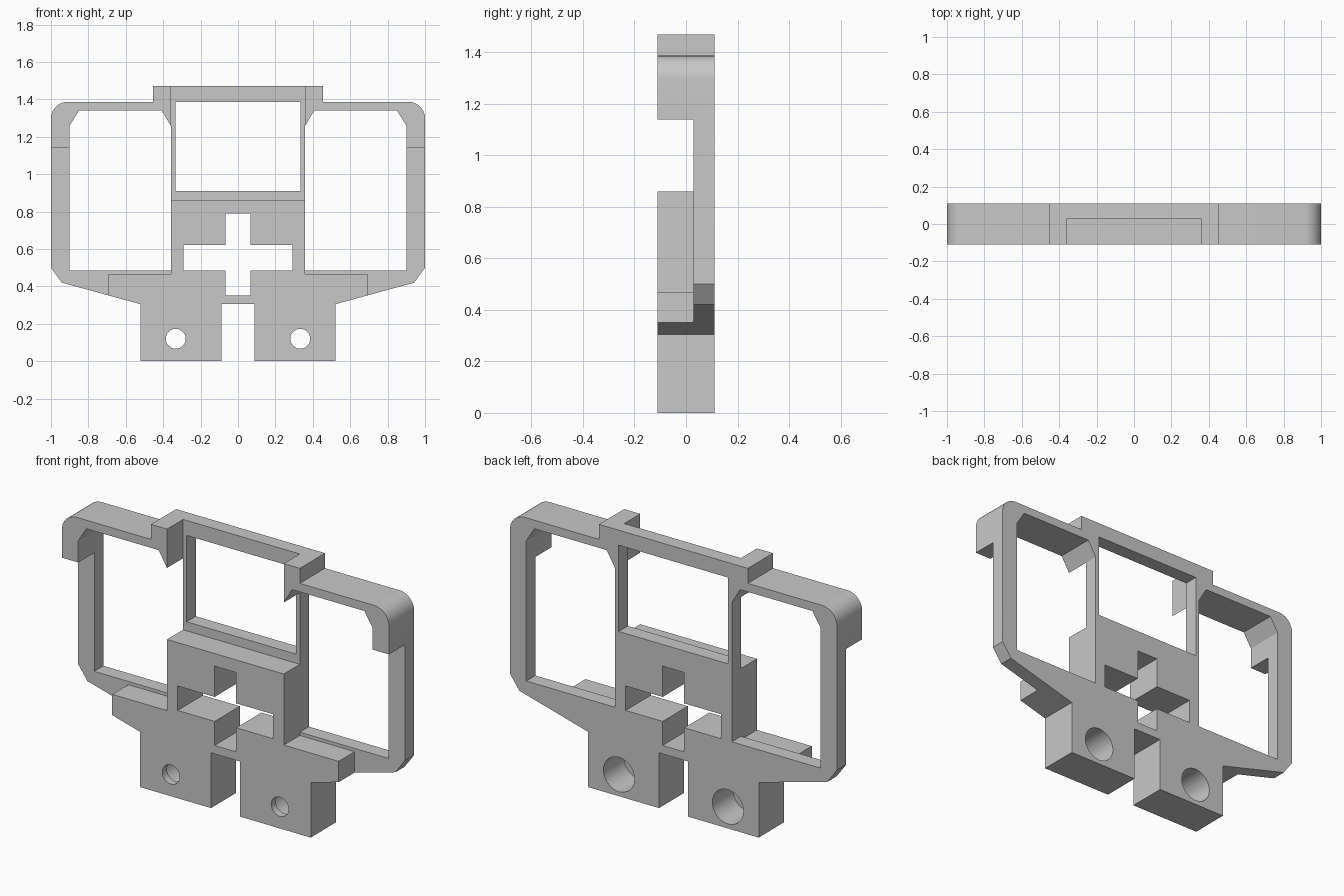
import bpy, bmesh, math

cube = bpy.data.objects.get("Cube")
if cube:
    bpy.data.objects.remove(cube, do_unlink=True)

FRONT, BACK = -0.11, 0.11
STEP = 0.03       # where the thin back plate meets the front layer
OVER = 0.2        # cutters reach past the body
WEB = 0.357       # half width of the centre column

grey = bpy.data.materials.new("grey_plastic")
grey.use_nodes = True
colour = (0.58, 0.58, 0.58, 1)
grey.diffuse_color = colour
grey.node_tree.nodes["Principled BSDF"].inputs["Base Color"].default_value = colour


def prism(name, points, y0, y1):
    """Extrude an (x, z) outline from y0 to y1."""
    bm = bmesh.new()
    face = bm.faces.new([bm.verts.new((x, y0, z)) for x, z in points])
    ext = bmesh.ops.extrude_face_region(bm, geom=[face])
    moved = [g for g in ext["geom"] if isinstance(g, bmesh.types.BMVert)]
    bmesh.ops.translate(bm, verts=moved, vec=(0, y1 - y0, 0))
    bmesh.ops.recalc_face_normals(bm, faces=bm.faces)
    mesh = bpy.data.meshes.new(name)
    bm.to_mesh(mesh)
    bm.free()
    ob = bpy.data.objects.new(name, mesh)
    bpy.context.collection.objects.link(ob)
    return ob


def rect(x0, x1, z0, z1):
    return [(x0, z0), (x1, z0), (x1, z1), (x0, z1)]


def circle(x, z, r, n=32):
    return [(x + r * math.cos(math.tau * i / n), z + r * math.sin(math.tau * i / n))
            for i in range(n)]


def flip(points, side):
    return [(side * x, z) for x, z in points]


# Outer silhouette: half of it, mirrored, with rounded upper corners
corner = 0.09
arc = [(1 - corner + corner * math.cos(a), 1.387 - corner + corner * math.sin(a))
       for a in (math.pi / 2 * i / 10 for i in range(11))]
half = [(0.088, 0.305), (0.088, 0), (0.522, 0), (0.522, 0.305),
        (0.942, 0.42), (1, 0.5)] + arc + [(0.455, 1.387), (0.455, 1.47)]
frame = prism("bracket_frame", half + flip(half, -1)[::-1], FRONT, BACK)
frame.data.materials.append(grey)
bpy.context.view_layer.objects.active = frame


def cut(points, y0=-OVER, y1=OVER):
    cutter = prism("cutter", points, y0, y1)
    cutter.hide_render = True
    mod = frame.modifiers.new("cut", "BOOLEAN")
    mod.operation = "DIFFERENCE"
    mod.solver = "EXACT"
    mod.object = cutter
    bpy.ops.object.modifier_apply(modifier=mod.name)
    bpy.data.objects.remove(cutter, do_unlink=True)


# Centre window and the recess in front of it
cut(rect(-0.335, 0.335, 0.91, 1.387))
cut(rect(-WEB, WEB, 0.86, 1.6), -OVER, STEP)

# Cross-shaped slot
arm = [(0.066, 0.352), (0.066, 0.485), (0.292, 0.485), (0.292, 0.62),
       (0.066, 0.62), (0.066, 0.79)]
cut(arm + flip(arm, -1)[::-1])

for side in (-1, 1):
    # Side window with clipped upper corners
    cut(flip([(WEB, 0.485), (0.9, 0.485), (0.9, 1.26), (0.85, 1.34),
              (0.408, 1.34), (WEB, 1.255)], side))
    # Front relief leaving the shoulder ledge and the upper corner hook
    cut(flip([(WEB, 0.467), (0.692, 0.467), (0.692, 0.2), (1.2, 0.2),
              (1.2, 1.14), (WEB, 1.14)], side), -OVER, STEP)
    # Screw hole, counterbored from the back
    cut(circle(side * 0.333, 0.12, 0.053))
    cut(circle(side * 0.333, 0.12, 0.095), FRONT + 0.04, OVER)

bpy.ops.object.select_all(action="DESELECT")
frame.select_set(True)
bpy.ops.object.shade_smooth_by_angle(angle=math.radians(30))
